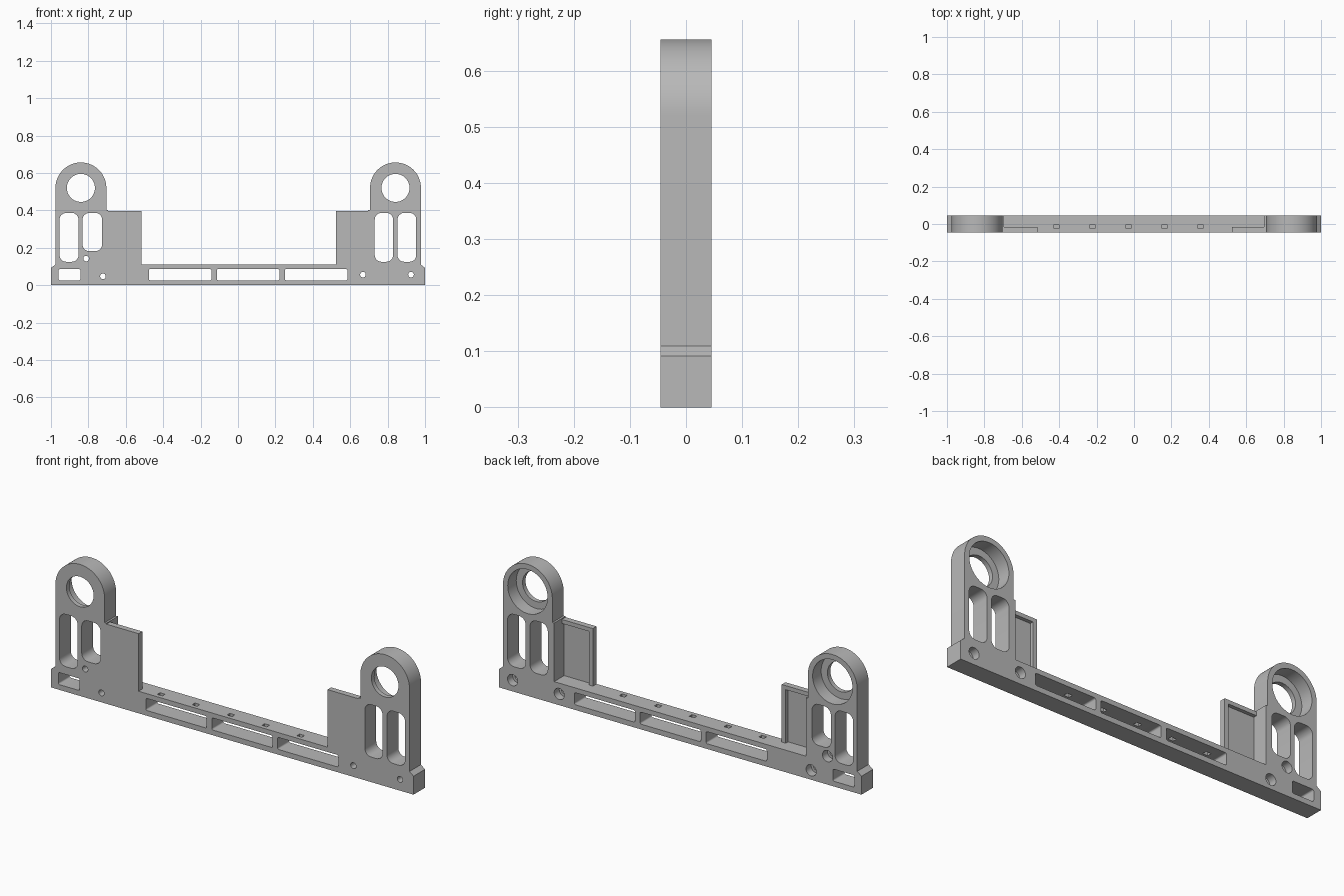
import bpy, bmesh, math

if "Cube" in bpy.data.objects:
    bpy.data.objects.remove(bpy.data.objects["Cube"], do_unlink=True)

FRONT, BACK = -0.045, 0.045
PAST = 0.1  # cutters reach beyond the faces

grey = bpy.data.materials.new("matte grey")
grey.use_nodes = True
grey.diffuse_color = (0.48, 0.48, 0.48, 1)
grey.node_tree.nodes["Principled BSDF"].inputs["Base Color"].default_value = (0.48, 0.48, 0.48, 1)


def prism(name, outline, y0=-PAST, y1=PAST):
    """Extrude an x-z outline from y0 to y1."""
    bm = bmesh.new()
    face = bm.faces.new([bm.verts.new((x, y0, z)) for x, z in outline])
    new = bmesh.ops.extrude_face_region(bm, geom=[face])["geom"]
    bmesh.ops.translate(bm, vec=(0, y1 - y0, 0),
                        verts=[v for v in new if isinstance(v, bmesh.types.BMVert)])
    bmesh.ops.recalc_face_normals(bm, faces=bm.faces)
    mesh = bpy.data.meshes.new(name)
    bm.to_mesh(mesh)
    bm.free()
    mesh.materials.append(grey)
    obj = bpy.data.objects.new(name, mesh)
    bpy.context.collection.objects.link(obj)
    return obj


def arc(cx, cz, r, start, end, steps):
    angles = [math.radians(start + (end - start) * i / steps) for i in range(steps + 1)]
    return [(cx + r * math.cos(a), cz + r * math.sin(a)) for a in angles]


def circle(cx, cz, r, steps=32):
    return arc(cx, cz, r, 0, 360, steps)[:-1]


def rect(x0, x1, z0, z1):
    return [(x0, z0), (x1, z0), (x1, z1), (x0, z1)]


def rounded(x0, x1, z0, z1, r):
    corners = [(x1 - r, z1 - r), (x0 + r, z1 - r), (x0 + r, z0 + r), (x1 - r, z0 + r)]
    return [p for i, (cx, cz) in enumerate(corners)
            for p in arc(cx, cz, r, 90 * i, 90 * i + 90, 6)]


def combine(target, tool, operation):
    """Apply a boolean and discard the tool."""
    tool.hide_render = True
    mod = target.modifiers.new("combine", "BOOLEAN")
    mod.operation, mod.solver, mod.object = operation, "EXACT", tool
    bpy.context.view_layer.objects.active = target
    bpy.ops.object.modifier_apply(modifier=mod.name)
    bpy.data.objects.remove(tool, do_unlink=True)


# Main outline: base bar with a round-topped tower at each end
TOWERS = (-0.84, 0.842)
TOWER_R, BORE_Z, BAR_TOP = 0.136, 0.52, 0.11


def tower_outline(cx, side):
    """Points running from the outer base corner, over the tower, to the bar."""
    inner = cx - side * TOWER_R
    ledge = inner - side * 0.01
    dome = arc(cx, BORE_Z, TOWER_R, 0, 180, 40)
    if side < 0:
        dome.reverse()
    return ([(side, 0), (side, 0.092), (cx + side * TOWER_R, BAR_TOP)] + dome
            + [(inner, 0.402), (ledge, 0.402), (ledge, BAR_TOP)])


outline = tower_outline(TOWERS[1], 1) + tower_outline(TOWERS[0], -1)[::-1]
frame = prism("bracket_frame", outline, FRONT, BACK)

# Thin side tabs, pocketed at the back to leave a rim
for cx, side, end in ((TOWERS[0], -1, -0.517), (TOWERS[1], 1, 0.525)):
    root = cx - side * (TOWER_R - 0.02)
    tab = prism("side_tab", rect(*sorted((root, end)), 0.08, 0.397), FRONT, -0.016)
    pocket = rect(*sorted((root + side * 0.1, end + side * 0.022)), 0, 0.377)
    combine(tab, prism("pocket", pocket, -0.034, PAST), "DIFFERENCE")
    combine(frame, tab, "UNION")

# Tower bores with a wider seat open to the back
for cx in TOWERS:
    combine(frame, prism("bore", circle(cx, BORE_Z, 0.075, 64)), "DIFFERENCE")
    combine(frame, prism("seat", circle(cx, BORE_Z, 0.11, 64), -0.022, PAST), "DIFFERENCE")

# Long slots in the towers
for x0, x1, z0 in ((-0.954, -0.853, 0.125), (-0.831, -0.727, 0.182),
                   (0.731, 0.829, 0.125), (0.853, 0.953, 0.125)):
    combine(frame, prism("slot", rounded(x0, x1, z0, 0.386, 0.035)), "DIFFERENCE")

# Windows along the base bar
for x0, x1 in ((-0.96, -0.842), (-0.477, -0.142), (-0.113, 0.222), (0.25, 0.585)):
    combine(frame, prism("window", rounded(x0, x1, 0.026, 0.086, 0.008)), "DIFFERENCE")

# Screw holes with recesses at the back
for cx, cz in ((-0.812, 0.142), (-0.722, 0.047), (0.668, 0.056), (0.925, 0.056)):
    combine(frame, prism("screw_hole", circle(cx, cz, 0.015, 24)), "DIFFERENCE")
    combine(frame, prism("screw_recess", circle(cx, cz, 0.028, 24), 0.005, PAST), "DIFFERENCE")

# Small openings down through the top of the bar
for i in range(5):
    cx = -0.415 + 0.1925 * i
    opening = rect(cx - 0.014, cx + 0.014, 0.07, 0.13)
    combine(frame, prism("top_opening", opening, -0.024, -0.002), "DIFFERENCE")

bpy.ops.object.select_all(action="DESELECT")
frame.select_set(True)
bpy.context.view_layer.objects.active = frame
bpy.ops.object.shade_smooth_by_angle(angle=math.radians(30))
